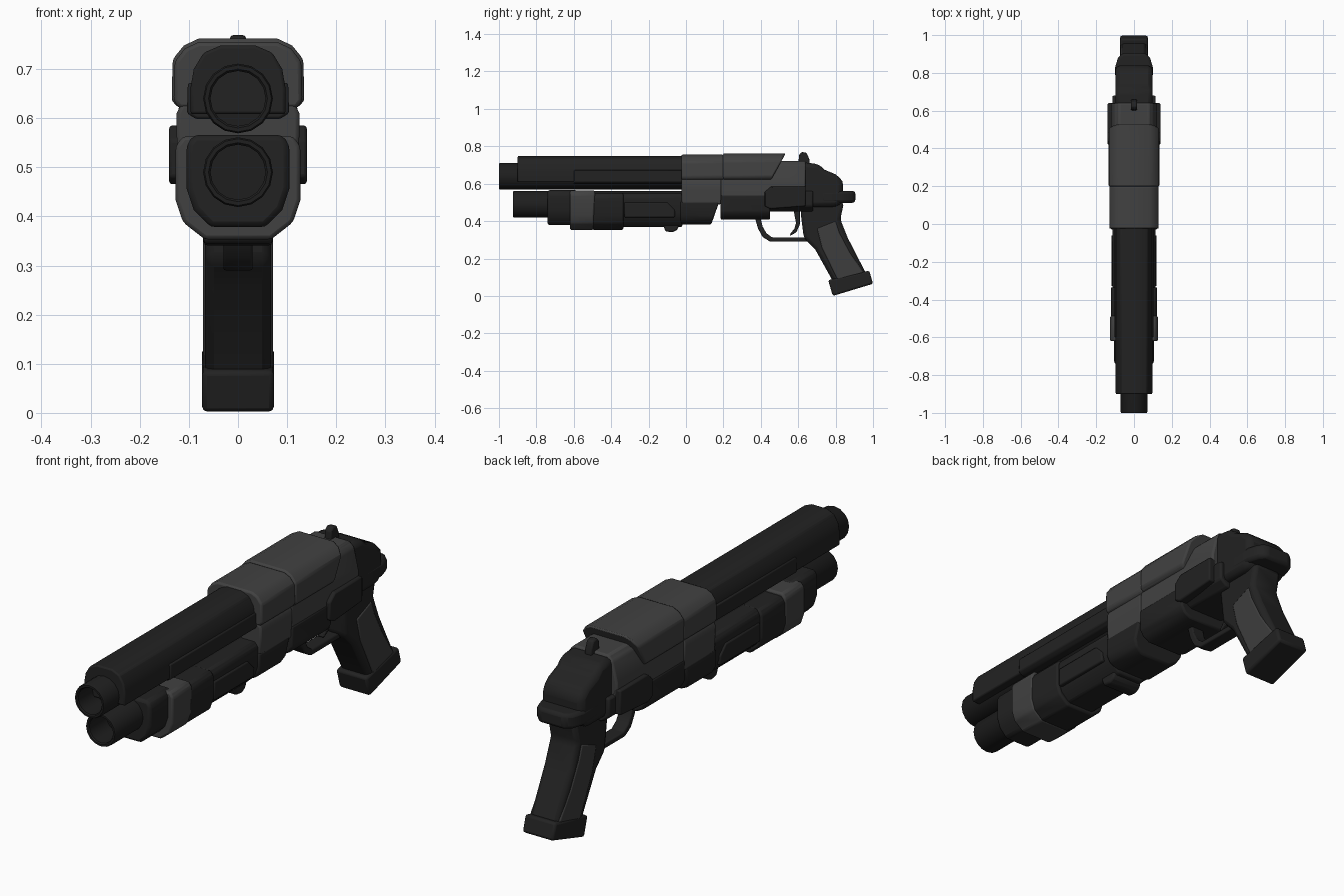
import bpy, bmesh, math

def material(name, v):
    m = bpy.data.materials.new(name)
    m.diffuse_color = (v, v, v, 1)
    return m

BLACK = material("black polymer", 0.016)
DARK = material("dark barrel steel", 0.013)
GREY = material("grey metal", 0.053)
PANEL = material("grip panel grey", 0.047)

def finish(name, bm, mat, bevel=0.008, angle=35):
    bmesh.ops.recalc_face_normals(bm, faces=bm.faces)
    me = bpy.data.meshes.new(name)
    bm.to_mesh(me)
    bm.free()
    ob = bpy.data.objects.new(name, me)
    bpy.context.collection.objects.link(ob)
    me.materials.append(mat)
    if bevel:
        mod = ob.modifiers.new("soft edges", 'BEVEL')
        mod.width, mod.segments, mod.limit_method = bevel, 2, 'ANGLE'
        mod.angle_limit = math.radians(30)
    bpy.ops.object.select_all(action='DESELECT')
    ob.select_set(True)
    bpy.context.view_layer.objects.active = ob
    bpy.ops.object.shade_smooth_by_angle(angle=math.radians(angle))
    return ob

def bridge(bm, rings, caps=True):
    n = len(rings[0])
    for a, b in zip(rings, rings[1:]):
        for i in range(n):
            j = (i + 1) % n
            bm.faces.new((a[i], a[j], b[j], b[i]))
    if caps:
        bm.faces.new(rings[0])
        bm.faces.new(rings[-1])

def body(name, half, y0, y1, mat, bevel=0.008, lean0=0, lean1=0):
    """Mirrored x,z half section run along y; lean slants the end faces by height."""
    loop = half + [(-x, z) for x, z in reversed(half)]
    zm = min(z for _, z in half)
    bm = bmesh.new()
    bridge(bm, [[bm.verts.new((x, y + k * (z - zm), z)) for x, z in loop]
                for y, k in ((y0, lean0), (y1, lean1))])
    return finish(name, bm, mat, bevel)

def side(name, pts, x0, x1, mat, bevel=0.008):
    """y,z outline spanning x0..x1."""
    bm = bmesh.new()
    bridge(bm, [[bm.verts.new((x, y, z)) for y, z in pts] for x in (x0, x1)])
    return finish(name, bm, mat, bevel)

def pair(name, pts, x0, x1, mat, bevel=0.006):
    for s, tag in ((1, "right"), (-1, "left")):
        side(f"{name}_{tag}", pts, s * x0, s * x1, mat, bevel)

def lathe(name, prof, zc, mat, n=16):
    """r,y profile turned about a line along y at height zc."""
    bm = bmesh.new()
    bridge(bm, [[bm.verts.new((r * math.cos(2 * math.pi * i / n), y,
                               zc + r * math.sin(2 * math.pi * i / n))) for i in range(n)]
                for r, y in prof])
    return finish(name, bm, mat, 0)

# Barrel and magazine tube, with hollow mouths
for name, zc, y0 in (("barrel", 0.64, -1.0), ("magazine_tube", 0.49, -0.925)):
    lathe(name, [(0.056, y0 + 0.12), (0.056, y0 + 0.005), (0.06, y0), (0.068, y0),
                 (0.071, y0 + 0.006), (0.071, 0.0)], zc, DARK)

# Barrel shroud and its lower rail
body("barrel_shroud", [(0.035, 0.748), (0.07, 0.733), (0.09, 0.70), (0.097, 0.66), (0.097, 0.608)],
     -0.9, 0.0, BLACK, 0.006)
body("shroud_rail", [(0.102, 0.672), (0.104, 0.61), (0.085, 0.598)], -0.6, 0.0, BLACK, 0.005)

# Pump fore-end: nose, grey band, rear grip sections
def pump(w, top, low):
    return [(w - 0.015, top), (w, top - 0.02), (w, low + 0.08), (w - 0.015, low + 0.035), (w * 0.53, low)]

body("pump_nose", pump(0.105, 0.566, 0.378), -0.74, -0.58, BLACK, 0.012)
body("pump_band", pump(0.127, 0.563, 0.353), -0.62, -0.495, GREY, lean1=0.04)
body("pump_grip", pump(0.123, 0.55, 0.353), -0.50, -0.335, BLACK)
body("pump_rear", pump(0.113, 0.55, 0.368), -0.345, -0.02, BLACK)
pair("pump_rib", [(-0.33, 0.50), (-0.10, 0.50), (-0.06, 0.46), (-0.06, 0.42), (-0.33, 0.42)],
     0.10, 0.12, BLACK)
side("pump_latch", [(-0.13, 0.40), (-0.03, 0.40), (-0.045, 0.355), (-0.07, 0.34), (-0.11, 0.345)],
     -0.07, 0.07, BLACK)

# Receiver top cover in two plates
body("front_cover", [(0.08, 0.755), (0.108, 0.742), (0.129, 0.715), (0.131, 0.635), (0.12, 0.62)],
     -0.025, 0.202, GREY)
body("rear_cover", [(0.08, 0.762), (0.11, 0.748), (0.133, 0.72), (0.135, 0.635), (0.12, 0.62)],
     0.198, 0.455, GREY, lean1=0.55)

# Receiver middle and frame behind the cover
body("receiver_front", [(0.115, 0.63), (0.125, 0.61), (0.125, 0.565), (0.12, 0.49)], -0.025, 0.19, GREY)
body("receiver_frame", [(0.08, 0.722), (0.102, 0.70), (0.123, 0.61), (0.123, 0.49)], 0.185, 0.64, GREY)

# Black lower receiver
body("lower_front", [(0.122, 0.505), (0.122, 0.43), (0.105, 0.40), (0.07, 0.382)], -0.03, 0.135, BLACK, lean1=0.35)
body("lower_middle", [(0.126, 0.54), (0.126, 0.45), (0.11, 0.425), (0.08, 0.408)], 0.185, 0.45, BLACK)
body("lower_rear", [(0.115, 0.56), (0.115, 0.48), (0.08, 0.452)], 0.40, 0.68, BLACK)
pair("side_plate", [(0.42, 0.555), (0.455, 0.585), (0.64, 0.585), (0.64, 0.48), (0.45, 0.465), (0.42, 0.48)],
     0.10, 0.14, BLACK)

# Rounded rear housing, collar and hammer
side("rear_housing", [(0.62, 0.715), (0.71, 0.705), (0.74, 0.675), (0.80, 0.65), (0.84, 0.615),
                      (0.84, 0.50), (0.80, 0.475), (0.62, 0.475)], -0.098, 0.098, BLACK, 0.025)
bm = bmesh.new()
outline = [(0.098, 0.72), (0.10, 0.83), (0.085, 0.88), (0.06, 0.905)]
outline += [(-x, y) for x, y in reversed(outline)]
bridge(bm, [[bm.verts.new((x, y, z)) for x, y in outline] for z in (0.498, 0.562)])
finish("rear_collar", bm, BLACK, 0.014)
side("hammer", [(0.60, 0.70), (0.605, 0.755), (0.62, 0.77), (0.645, 0.765), (0.66, 0.73), (0.66, 0.69)],
     -0.016, 0.016, BLACK, 0.006)

# Pistol grip, inset panels and butt cap
side("grip", [(0.61, 0.50), (0.615, 0.43), (0.63, 0.31), (0.69, 0.25), (0.79, 0.07), (0.965, 0.115),
              (0.865, 0.31), (0.825, 0.41), (0.845, 0.50)], -0.067, 0.067, BLACK, 0.018)
pair("grip_panel", [(0.70, 0.36), (0.80, 0.40), (0.82, 0.34), (0.875, 0.235), (0.95, 0.125), (0.81, 0.085),
                    (0.725, 0.26)], 0.05, 0.071, PANEL)
side("grip_cap", [(0.76, 0.085), (0.98, 0.135), (1.0, 0.065), (0.785, 0.0)], -0.073, 0.073, BLACK, 0.01)

# Trigger guard and trigger
side("trigger_guard", [(0.365, 0.43), (0.385, 0.36), (0.41, 0.315), (0.45, 0.29), (0.66, 0.29), (0.66, 0.313),
                       (0.46, 0.313), (0.43, 0.335), (0.41, 0.37), (0.395, 0.43)], -0.03, 0.03, BLACK, 0.005)
side("trigger", [(0.575, 0.46), (0.61, 0.46), (0.61, 0.385), (0.59, 0.34), (0.555, 0.32), (0.56, 0.335),
                 (0.58, 0.36), (0.588, 0.39)], -0.016, 0.016, BLACK, 0.004)
